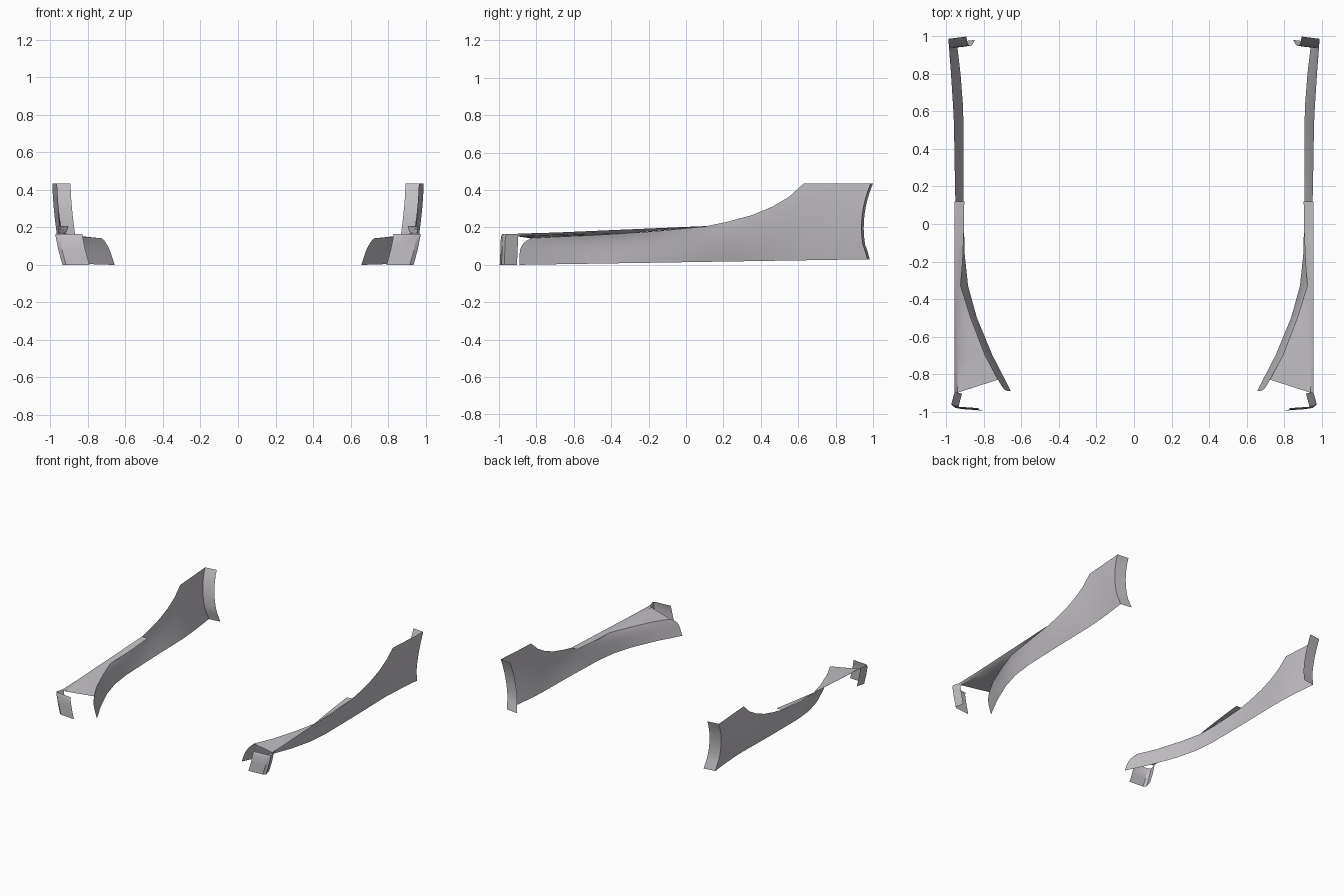
import bpy

cube = bpy.data.objects.get("Cube")
if cube:
    bpy.data.objects.remove(cube)

paint = bpy.data.materials.new("pale_grey")
paint.use_nodes = True
GREY = (0.55, 0.53, 0.56, 1)
paint.diffuse_color = GREY
paint.node_tree.nodes["Principled BSDF"].inputs["Base Color"].default_value = GREY


def lerp(a, b, t):
    return a + (b - a) * t


def sheet(name, rows):
    """Skin a grid of points and mirror it to the other side."""
    n = len(rows[0])
    verts = [p for row in rows for p in row]
    faces = [(i * n + j, (i + 1) * n + j, (i + 1) * n + j + 1, i * n + j + 1)
             for i in range(len(rows) - 1) for j in range(n - 1)]
    mesh = bpy.data.meshes.new(name)
    mesh.from_pydata(verts, [], faces)
    mesh.materials.append(paint)
    obj = bpy.data.objects.new(name, mesh)
    bpy.context.collection.objects.link(obj)
    bpy.ops.object.select_all(action='DESELECT')
    obj.select_set(True)
    bpy.context.view_layer.objects.active = obj
    bpy.ops.object.shade_smooth_by_angle(angle=0.6)
    obj.modifiers.new("other_side", 'MIRROR')
    return obj


# Wall stations: y, bottom x, top x, top z
STATIONS = [
    (-.89, .657, .725, .142), (-.7, .755, .795, .149), (-.5, .838, .872, .158),
    (-.33, .885, .925, .168), (-.15, .904, .942, .181), (.1, .908, .952, .205),
    (.22, .91, .955, .23), (.35, .91, .957, .265), (.46, .91, .959, .31),
    (.55, .91, .961, .363), (.63, .912, .965, .435), (.8, .925, .976, .435),
    (.95, .945, .99, .435),
]
STEPS = 10


def rear_y(z):
    """Bowed rear edge of the wall."""
    return .938 + .9 * (z - .2) ** 2 + (.006 if z < .1 else 0)


# Long side wall, swept inward at the front
rows = []
for k, (y, xb, xt, zt) in enumerate(STATIONS):
    zb = .016 * (y + .9)
    row = []
    for j in range(STEPS + 1):
        u = j / STEPS
        z = lerp(zb, zt, u)
        bend = 1 - (1 - u) ** 1.6 if y > 0 else lerp(u, u ** 5, .3)
        yy = y
        if k == 0:
            yy += .06 * u ** 5
        elif k == len(STATIONS) - 1:
            yy = rear_y(z)
        row.append((lerp(xb, xt, bend), yy, z))
    rows.append(row)
sheet("side_wall", rows)

# Shelf over the front sweep, ending as a narrow inner flange
rows = []
for y, xi, zi in [(-.83, .725, .142)] + [(s[0], s[2], s[3]) for s in STATIONS[1:4]] + [
        (-.2, .914, .178), (-.05, .908, .191), (.12, .905, .207)]:
    t = (y + .83) / .95
    zo = lerp(.167, .208, t)
    front = -.07 if y == -.83 else 0
    rows.append([(xi, y, zi), (lerp(xi, .942, .5), y + front / 2, lerp(zi, zo - .015 * (1 - t), .5)),
                 (.942, y + front, zo - .015 * (1 - t)), (.956, y + front, zo)])
sheet("top_shelf", [row[::-1] for row in rows])

# Front tab: side return wrapping round to a front plate
LEAN = [(0, -.038, -.004), (.08, -.016, 0), (.15, -.002, .002), (.165, 0, .01)]
outline = [(.955, -.9), (.97, -.955), (.974, -.968), (.955, -.983), (.83, -.992)]
sheet("front_tab", [[(x + dx, y + dy, z) for z, dx, dy in LEAN] for x, y in outline][::-1])

# Rear flange turned inward along the bowed edge
rows = []
_, xb, xt, zt = STATIONS[-1]
zb = .016 * 1.85
for j in range(STEPS + 1):
    u = j / STEPS
    z = lerp(zb, zt, u)
    x = lerp(xb, xt, 1 - (1 - u) ** 1.6)
    y = rear_y(z)
    rows.append([(x, y, z), (x - .05, y + .006, z), (x - .097, y + .012, z)])
sheet("rear_flange", rows)
